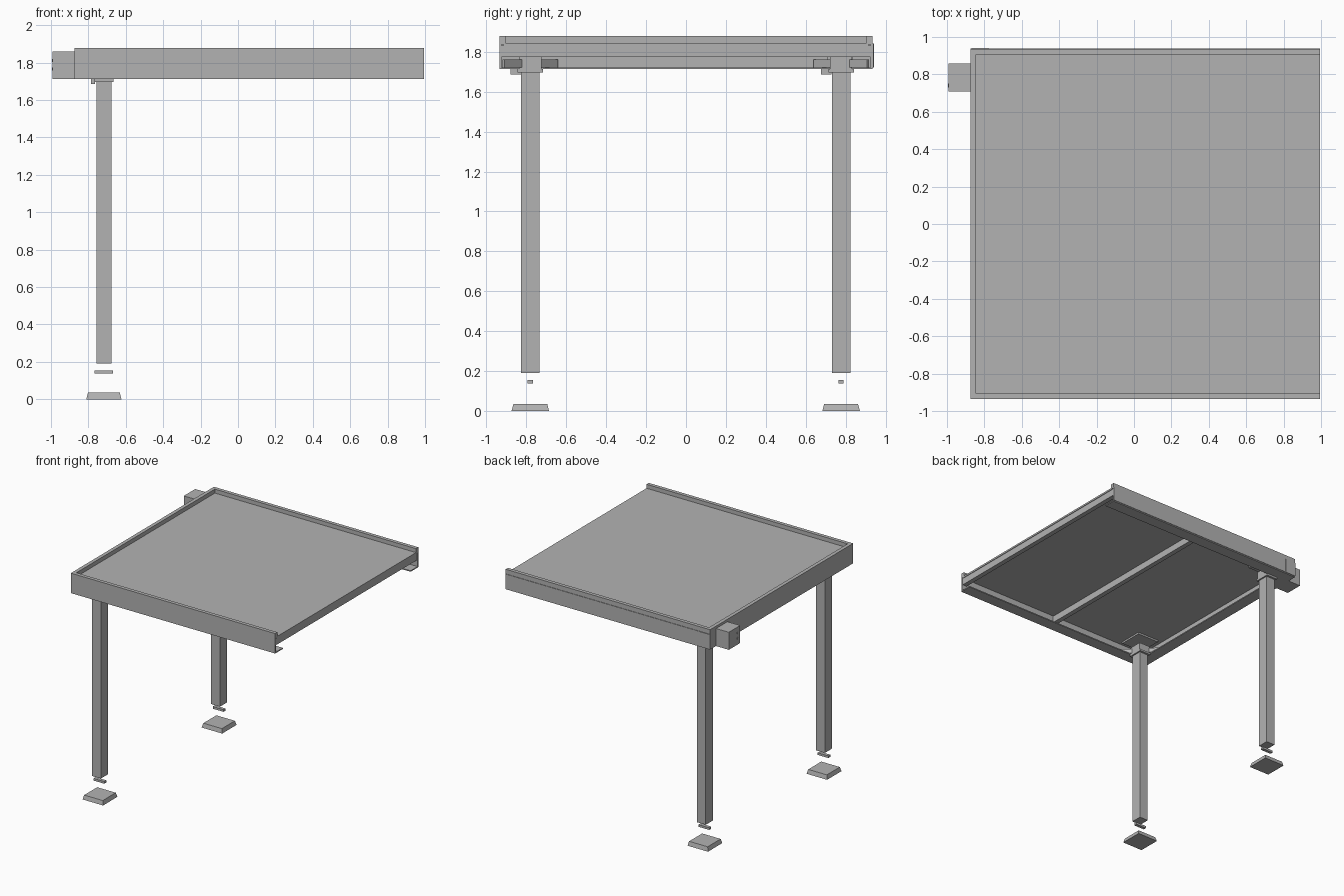
import bpy
import bmesh
from mathutils import Matrix, Vector

cube = bpy.data.objects.get("Cube")
if cube:
    bpy.data.objects.remove(cube, do_unlink=True)

# One painted-metal colour for the whole structure
metal = bpy.data.materials.new("grey_metal")
grey = (0.45, 0.45, 0.45, 1)
metal.diffuse_color = grey
metal.use_nodes = True
metal.node_tree.nodes["Principled BSDF"].inputs["Base Color"].default_value = grey


def finish(name, bm):
    bmesh.ops.recalc_face_normals(bm, faces=bm.faces)
    mesh = bpy.data.meshes.new(name)
    bm.to_mesh(mesh)
    bm.free()
    mesh.materials.append(metal)
    obj = bpy.data.objects.new(name, mesh)
    bpy.context.collection.objects.link(obj)
    return obj


def box(name, x, y, z, taper=0.0, turn=0.0):
    """Box from (min, max) ranges; taper draws the top edges inward."""
    lo, hi = Vector((x[0], y[0], z[0])), Vector((x[1], y[1], z[1]))
    size, mid = hi - lo, (lo + hi) / 2
    bm = bmesh.new()
    bmesh.ops.create_cube(bm, size=1)
    for v in bm.verts:
        top = v.co.z > 0
        v.co = Vector((v.co.x * size.x, v.co.y * size.y, v.co.z * size.z))
        if top:
            v.co.x -= taper if v.co.x > 0 else -taper
            v.co.y -= taper if v.co.y > 0 else -taper
    bm.transform(Matrix.Translation(mid) @ Matrix.Rotation(turn, 4, "Z"))
    return finish(name, bm)


# Three-sided frame: channel profile swept with mitred corners, open at +x
LEFT, RIGHT, SIDE = -0.875, 0.995, 0.935
BOTTOM, TOP, DECK = 1.713, 1.878, 1.845
profile = [(0, BOTTOM), (0.1, BOTTOM), (0.1, 1.722), (0.01, 1.722),
           (0.01, 1.835), (0.03, 1.835), (0.03, TOP), (0, TOP)]
bm = bmesh.new()
stations = []
for end, sign in ((RIGHT, -1), (None, -1), (None, 1), (RIGHT, 1)):
    stations.append([bm.verts.new((LEFT + d if end is None else end, sign * (SIDE - d), z))
                     for d, z in profile])
n = len(profile)
for a, b in zip(stations, stations[1:]):
    for i in range(n):
        j = (i + 1) % n
        bm.faces.new((a[i], a[j], b[j], b[i]))
bm.faces.new(stations[0])
bm.faces.new(reversed(stations[-1]))
finish("channel_frame", bm)

# Raised facing below the rear rail
box("rear_facing", (LEFT, RIGHT), (SIDE - 0.002, SIDE + 0.004), (1.722, 1.84))

# Roof deck and the cross beams beneath it
box("roof_panel", (LEFT + 0.02, RIGHT), (-SIDE + 0.02, SIDE - 0.02), (1.83, DECK))
for name, x in (("middle_beam", 0.04), ("edge_beam", 0.97)):
    box(name, (x - 0.02, x + 0.02), (-SIDE + 0.01, SIDE - 0.01), (1.774, 1.832))

# Drive housing on the outer corner
box("drive_housing", (-0.992, LEFT + 0.03), (0.708, 0.857), (BOTTOM, 1.858))
for z in (1.765, 1.81):
    box("housing_port", (-0.995, -0.991), (0.73, 0.75), (z - 0.008, z + 0.008))

# Legs with footings, connectors, caps and corner braces
LEG_X = -0.717
for side, y in (("front", -0.78), ("rear", 0.777)):
    sign = 1 if y > 0 else -1

    def around(name, half_x, half_y, z, **extra):
        box(side + "_" + name, (LEG_X - half_x, LEG_X + half_x),
            (y - half_y, y + half_y), z, **extra)

    around("footing", 0.094, 0.094, (0, 0.035), taper=0.009)
    around("anchor_bar", 0.049, 0.013, (0.137, 0.155))
    around("leg", 0.04, 0.046, (0.19, 1.697))
    around("leg_cap", 0.052, 0.064, (1.697, 1.713))
    around("leg_socket", 0.05, 0.055, (1.71, 1.774))
    around("mounting_plate", 0.1, 0.1, (1.815, 1.832))
    around("corner_brace", 0.19, 0.006, (1.722, 1.76), turn=sign * 0.785)
    box(side + "_bracket", (-0.785, -0.765), (y - 0.1, y - 0.047), (1.685, 1.715))
    inner, outer = sign * (SIDE - 0.1), sign * (SIDE + (0.006 if sign > 0 else -0.004))
    box(side + "_corner_block", (LEFT + 0.006, LEFT + 0.1),
        (min(inner, outer), max(inner, outer)), (1.72, 1.84))
